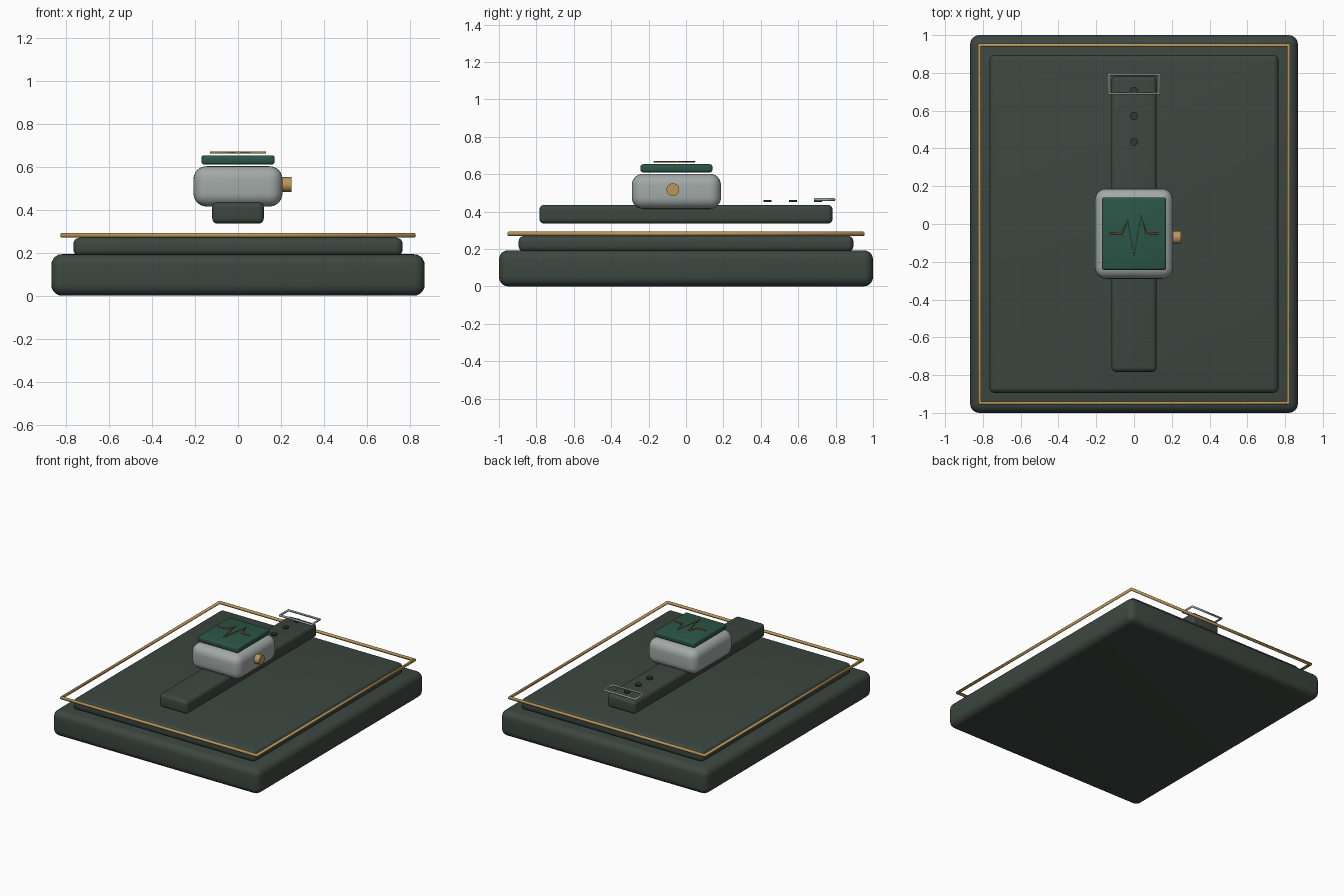
import bpy
import math

if "Cube" in bpy.data.objects:
    bpy.data.objects.remove(bpy.data.objects["Cube"])


def material(name, rgb):
    m = bpy.data.materials.new(name)
    m.diffuse_color = (*rgb, 1.0)
    m.use_nodes = True
    m.node_tree.nodes["Principled BSDF"].inputs["Base Color"].default_value = m.diffuse_color
    return m


DARK = material("dark_green_grey", (0.046, 0.062, 0.052))
HOLE = material("near_black_green", (0.028, 0.038, 0.034))
GOLD = material("gold", (0.50, 0.31, 0.10))
SILVER = material("silver", (0.36, 0.40, 0.385))
GREEN = material("screen_green", (0.024, 0.092, 0.064))
COPPER = material("copper", (0.48, 0.22, 0.06))


def finish(obj, name, mat):
    obj.name = name
    obj.data.materials.append(mat)
    return obj


def rounded_box(name, x, y, z, bevel, mat, segments=5):
    """Box given as (min, max) per axis, with rounded edges."""
    lo, hi = zip(x, y, z)
    bpy.ops.mesh.primitive_cube_add(
        size=1, location=[(a + b) / 2 for a, b in zip(lo, hi)])
    obj = bpy.context.object
    obj.scale = [b - a for a, b in zip(lo, hi)]
    bpy.ops.object.transform_apply(location=False, rotation=False, scale=True)
    mod = obj.modifiers.new("round", "BEVEL")
    mod.width = bevel
    mod.segments = segments
    bpy.ops.object.modifier_apply(modifier="round")
    bpy.ops.object.shade_smooth_by_angle(angle=math.radians(35))
    return finish(obj, name, mat)


def cylinder(name, radius, depth, loc, mat, rot=(0, 0, 0)):
    bpy.ops.mesh.primitive_cylinder_add(
        vertices=32, radius=radius, depth=depth, location=loc, rotation=rot)
    bpy.ops.object.shade_smooth_by_angle(angle=math.radians(35))
    return finish(bpy.context.object, name, mat)


def tube(name, points, z, radius, mat, closed=False):
    """Round wire following a flat path."""
    curve = bpy.data.curves.new(name, "CURVE")
    curve.dimensions = "3D"
    curve.bevel_depth = radius
    curve.bevel_resolution = 3
    curve.use_fill_caps = True
    spline = curve.splines.new("POLY")
    spline.points.add(len(points) - 1)
    for p, (x, y) in zip(spline.points, points):
        p.co = (x, y, z, 1)
    spline.use_cyclic_u = closed
    obj = bpy.data.objects.new(name, curve)
    bpy.context.collection.objects.link(obj)
    return finish(obj, name, mat)


def rectangle(x0, x1, y0, y1):
    return [(x0, y0), (x1, y0), (x1, y1), (x0, y1)]


# Display tray
rounded_box("tray_base", (-0.868, 0.868), (-1, 1), (0, 0.193), 0.05, DARK)
rounded_box("tray_cushion", (-0.765, 0.765), (-0.895, 0.895), (0.185, 0.27), 0.03, DARK)
tube("tray_trim", rectangle(-0.818, 0.818, -0.947, 0.947), 0.281, 0.012, GOLD, True)

# Strap with holes and buckle
rounded_box("strap", (-0.12, 0.12), (-0.783, 0.783), (0.335, 0.436), 0.025, DARK)
for i, y in enumerate((0.435, 0.572, 0.705)):
    cylinder(f"strap_hole_{i + 1}", 0.021, 0.012, (0, y, 0.456), HOLE)
tube("buckle", rectangle(-0.132, 0.132, 0.69, 0.793), 0.464, 0.008, SILVER, True)

# Watch body
rounded_box("watch_case", (-0.207, 0.207), (-0.29, 0.187), (0.415, 0.602), 0.06, SILVER, 6)
rounded_box("screen", (-0.17, 0.17), (-0.243, 0.141), (0.61, 0.653), 0.012, GREEN, 3)
cylinder("crown", 0.034, 0.055, (0.222, -0.07, 0.517), GOLD, (0, math.pi / 2, 0))

# Pulse line floating just over the screen
pulse = [(-0.13, -0.05), (-0.065, -0.05), (-0.033, 0.015), (0, -0.17),
         (0.037, 0.045), (0.067, -0.05), (0.13, -0.05)]
tube("pulse_line", pulse, 0.666, 0.005, COPPER)
